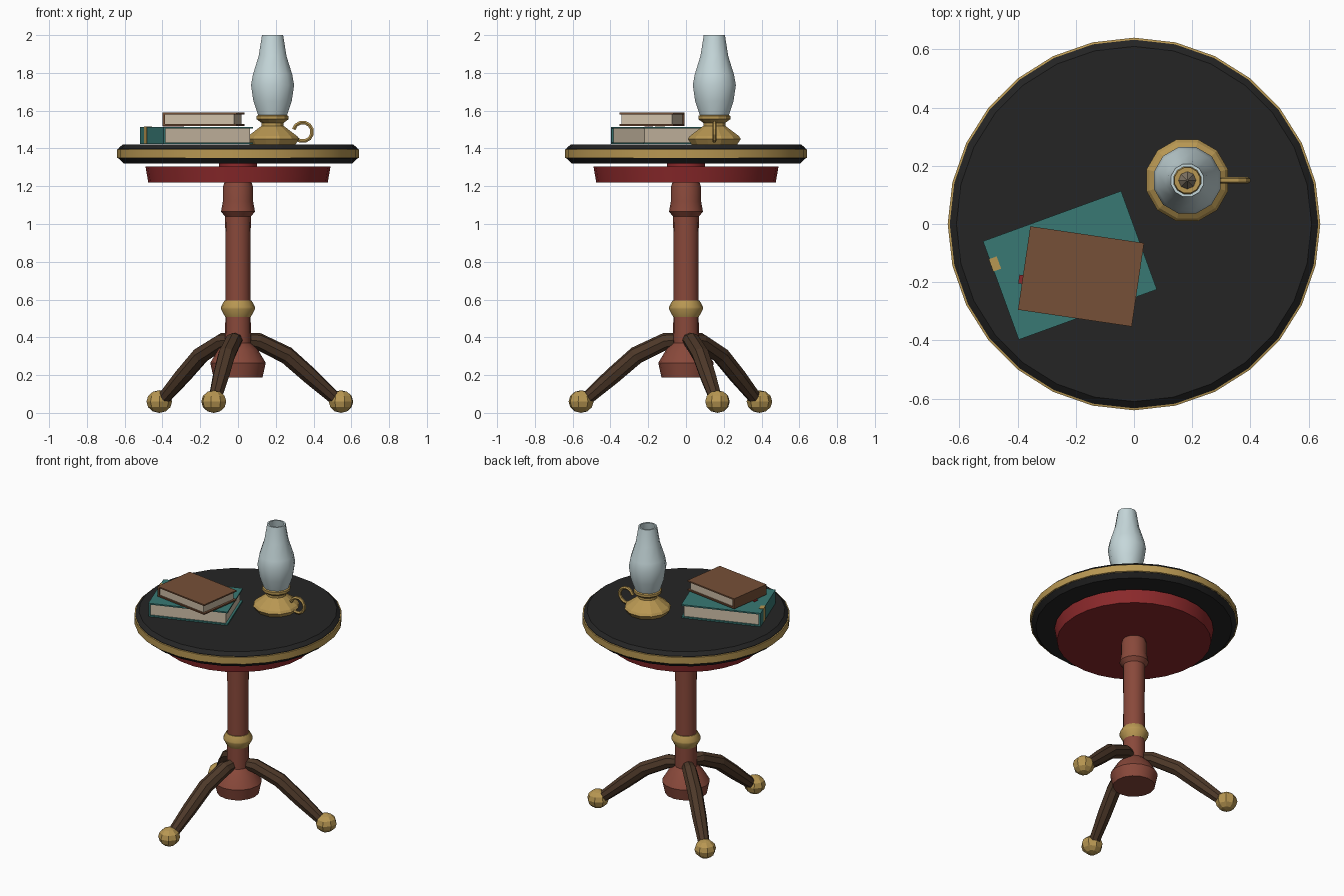
import bpy
import bmesh
from math import sin, cos, pi, radians
from mathutils import Matrix

cube = bpy.data.objects.get("Cube")
if cube:
    bpy.data.objects.remove(cube, do_unlink=True)


def material(name, *rgb):
    m = bpy.data.materials.new(name)
    m.use_nodes = True
    m.diffuse_color = (*rgb, 1)
    bsdf = next(n for n in m.node_tree.nodes if n.type == "BSDF_PRINCIPLED")
    bsdf.inputs["Base Color"].default_value = (*rgb, 1)
    return m


BLACK = material("black lacquer", .018, .018, .018)
BRASS = material("brass", .48, .31, .085)
TEAL = material("teal cloth", .04, .19, .175)
LEATHER = material("brown leather", .18, .08, .038)
PAPER = material("paper", .62, .52, .39)
GLASS = material("pale glass", .56, .68, .70)
RED = material("deep red", .26, .022, .024)
WOOD = material("reddish wood", .25, .066, .043)
DARK = material("dark wood", .075, .04, .022)
WICK = material("wick grey", .22, .18, .13)


def finish(name, mesh, mat, smooth=False):
    obj = bpy.data.objects.new(name, mesh)
    bpy.context.collection.objects.link(obj)
    mesh.materials.clear()
    mesh.materials.append(mat)
    if smooth:
        bpy.ops.object.select_all(action="DESELECT")
        obj.select_set(True)
        bpy.context.view_layer.objects.active = obj
        bpy.ops.object.shade_smooth_by_angle(angle=radians(31))
    return obj


def from_bmesh(name, bm, mat, smooth=False):
    bmesh.ops.recalc_face_normals(bm, faces=bm.faces)
    mesh = bpy.data.meshes.new(name)
    bm.to_mesh(mesh)
    bm.free()
    return finish(name, mesh, mat, smooth)


def lathe(name, profile, mat, sides, at=(0, 0), turn=0, closed=False, smooth=True):
    """Spin (radius, height) points round z; cap the ends or close the loop."""
    bm = bmesh.new()
    rings = []
    for r, z in profile:
        angles = [turn + 2 * pi * i / sides for i in range(sides)]
        rings.append([bm.verts.new((at[0] + r * cos(a), at[1] + r * sin(a), z)) for a in angles])
    pairs = list(zip(rings, rings[1:]))
    if closed:
        pairs.append((rings[-1], rings[0]))
    else:
        bm.faces.new(rings[0])
        bm.faces.new(rings[-1])
    for a, b in pairs:
        for i in range(sides):
            j = (i + 1) % sides
            bm.faces.new((a[i], a[j], b[j], b[i]))
    return from_bmesh(name, bm, mat, smooth)


def tube(name, points, radius, mat, sides_step):
    """Sweep a round section along (x, y, z, thickness factor) points."""
    curve = bpy.data.curves.new(name, "CURVE")
    curve.dimensions = "3D"
    curve.bevel_depth = radius
    curve.bevel_resolution = sides_step
    curve.use_fill_caps = True
    spline = curve.splines.new("POLY")
    spline.use_smooth = False
    spline.points.add(len(points) - 1)
    for p, (x, y, z, f) in zip(spline.points, points):
        p.co = (x, y, z, 1)
        p.radius = f
    helper = bpy.data.objects.new(name + "_path", curve)
    bpy.context.collection.objects.link(helper)
    graph = bpy.context.evaluated_depsgraph_get()
    mesh = bpy.data.meshes.new_from_object(helper.evaluated_get(graph))
    bpy.data.objects.remove(helper, do_unlink=True)
    mesh.name = name
    return finish(name, mesh, mat)


def box(name, low, high, mat, place):
    bm = bmesh.new()
    size = [b - a for a, b in zip(low, high)]
    mid = [(a + b) / 2 for a, b in zip(low, high)]
    bmesh.ops.create_cube(bm, size=1, matrix=place @ Matrix.Translation(mid) @ Matrix.Diagonal((*size, 1)))
    return from_bmesh(name, bm, mat)


# Table top with its brass rim, and the red apron on a short hub below it
lathe("table_top", [(.605, 1.32), (.633, 1.347), (.633, 1.4), (.61, 1.422)], BLACK, 28)
lathe("table_rim", [(.62, 1.345), (.64, 1.35), (.64, 1.395), (.62, 1.4)], BRASS, 28, closed=True)
lathe("apron", [(.475, 1.22), (.49, 1.305)], RED, 28)
lathe("hub", [(.1, 1.29), (.1, 1.33)], RED, 16)

# Turned column, lower boss and brass collar
lathe("column", [(.13, .188), (.147, .265), (.105, .335), (.068, .37), (.066, .8), (.068, 1.04),
                 (.09, 1.065), (.08, 1.12), (.08, 1.195), (.07, 1.225)], WOOD, 16)
lathe("collar", [(.068, .508), (.09, .55), (.09, .56), (.072, .595)], BRASS, 16)

# Three splayed legs ending in ball feet
leg_path = [(.06, .385, .85), (.11, .38, 1), (.27, .305, 1.05), (.40, .195, 1), (.54, .075, .78)]
for n, angle in enumerate((17, 137, 257), 1):
    c, s = cos(radians(angle)), sin(radians(angle))
    tube(f"leg_{n}", [(r * c, r * s, z, f) for r, z, f in leg_path], .045, DARK, 2)
    bm = bmesh.new()
    place = Matrix.Translation((.57 * c, .57 * s, .06)) @ Matrix.Rotation(radians(angle), 4, "Z")
    bmesh.ops.create_uvsphere(bm, u_segments=8, v_segments=6, radius=1,
                              matrix=place @ Matrix.Diagonal((.068, .068, .06, 1)))
    from_bmesh(f"ball_foot_{n}", bm, BRASS)

# Oil lamp
LAMP = (.183, .15)
TURN = pi / 12
lathe("lamp_base", [(.125, 1.42), (.145, 1.45), (.135, 1.465), (.06, 1.52), (.06, 1.535), (.088, 1.555),
                    (.088, 1.572), (.07, 1.58)], BRASS, 12, LAMP, TURN, smooth=False)
lathe("lamp_chimney", [(.078, 1.572), (.105, 1.65), (.118, 1.735), (.108, 1.79), (.076, 1.89), (.058, 2),
                       (.048, 2), (.066, 1.89), (.098, 1.79), (.108, 1.735), (.095, 1.65), (.068, 1.572)],
      GLASS, 12, LAMP, TURN, closed=True)
lathe("lamp_burner", [(.05, 1.575), (.045, 1.61)], BRASS, 12, LAMP, TURN)
lathe("lamp_wick", [(.03, 1.61), (.003, 1.65)], WICK, 8, LAMP, smooth=False)
ring = [radians(165 - 30 * i) for i in range(11)]
tube("lamp_handle", [(.343 + .05 * cos(a), LAMP[1], 1.488 + .05 * sin(a), 1) for a in ring], .011, BRASS, 1)


# Two stacked books, each with boards, a spine on its local -x side, and a page block
def book(name, centre, angle, length, width, low, high, mat):
    place = Matrix.Translation((*centre, 0)) @ Matrix.Rotation(radians(angle), 4, "Z")
    x, y, t = length / 2, width / 2, .009
    box(name + "_lower_board", (-x, -y, low), (x, y, low + t), mat, place)
    box(name + "_upper_board", (-x, -y, high - t), (x, y, high), mat, place)
    box(name + "_spine", (-x, -y, low + t), (-x + .012, y, high - t), mat, place)
    box(name + "_pages", (-x + .012, -y + .01, low + t), (x - .014, y - .01, high - t), PAPER, place)
    return place


lower = book("large_book", (-.22, -.142), 20, .505, .36, 1.423, 1.514, TEAL)
box("large_book_label", (-.255, .07, 1.425), (-.226, .115, 1.517), BRASS, lower)
upper = book("small_book", (-.182, -.18), -8.4, .395, .29, 1.52, 1.589, LEATHER)
box("bookmark", (-.21, -.055, 1.515), (-.1, -.025, 1.52), RED, upper)
